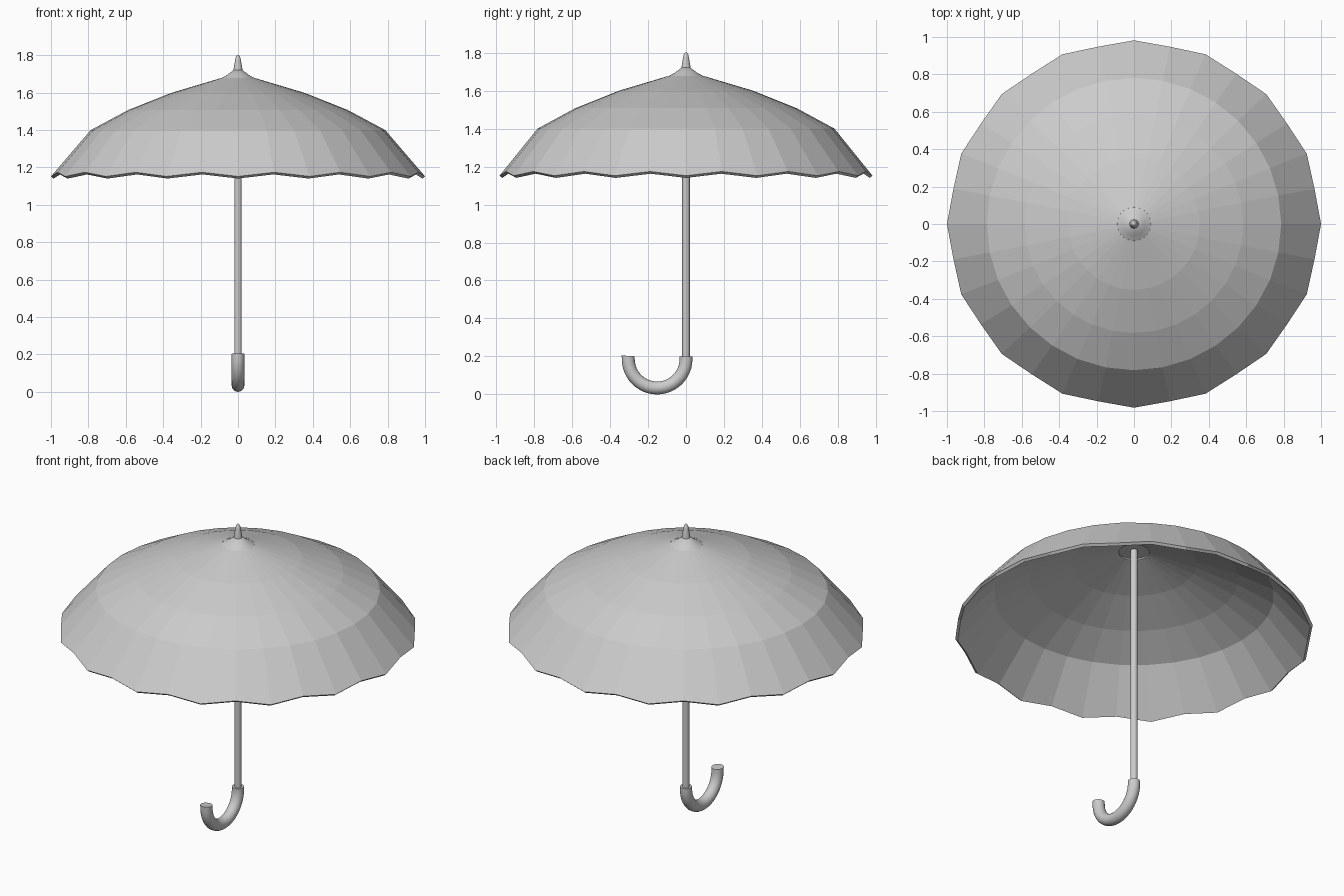
import bpy, bmesh, math
from math import pi, sin, cos

if "Cube" in bpy.data.objects:
    bpy.data.objects.remove(bpy.data.objects["Cube"])

RIBS = 16


def make_object(name, bm, smooth=None):
    bmesh.ops.recalc_face_normals(bm, faces=bm.faces)
    mesh = bpy.data.meshes.new(name)
    bm.to_mesh(mesh)
    bm.free()
    ob = bpy.data.objects.new(name, mesh)
    bpy.context.collection.objects.link(ob)
    if smooth:
        bpy.ops.object.select_all(action='DESELECT')
        bpy.context.view_layer.objects.active = ob
        ob.select_set(True)
        bpy.ops.object.shade_smooth_by_angle(angle=math.radians(smooth))
    return ob


def bridge(bm, rings, closed_caps=True):
    for a, b in zip(rings, rings[1:]):
        n = len(a)
        for i in range(n):
            j = (i + 1) % n
            bm.faces.new((a[i], a[j], b[j], b[i]))
    if closed_caps:
        bm.faces.new(rings[0])
        bm.faces.new(rings[-1])


def lathe(name, profile, sides, smooth=40, caps=True):
    bm = bmesh.new()
    rings = [[bm.verts.new((r * cos(2 * pi * i / sides), r * sin(2 * pi * i / sides), z))
              for i in range(sides)] for r, z in profile]
    bridge(bm, rings, caps)
    return make_object(name, bm, smooth)


# Canopy: faceted dome, rib tips low and panel middles raised at the rim
bm = bmesh.new()
rings = []
for r, z, squash, lift, pull in [(0.09, 1.678, 1, 0, 1), (0.352, 1.60, 1, 0, 1),
                                 (0.585, 1.508, 0.995, 0, 1), (0.787, 1.40, 0.993, 0, 1),
                                 (1.0, 1.152, 0.982, 0.022, 0.984)]:
    ring = []
    for i in range(2 * RIBS):
        a = pi * i / RIBS
        rr = r * (pull if i % 2 else 1)
        ring.append(bm.verts.new((rr * cos(a), rr * sin(a) * squash, z + lift * (i % 2))))
    rings.append(ring)
bridge(bm, rings, False)
canopy = make_object("canopy", bm)
solid = canopy.modifiers.new("thickness", 'SOLIDIFY')
solid.thickness = 0.018
solid.offset = -1

# Cap and finial on top
lathe("canopy_cap", [(0.1, 1.672), (0.06, 1.693), (0.022, 1.722)], 32)
lathe("finial", [(0.025, 1.71), (0.023, 1.73), (0.015, 1.775), (0.011, 1.793), (0.005, 1.80)], 16, 50)

# Pole
lathe("pole", [(0.02, 0.18), (0.02, 1.72)], 16)

# Hooked handle: round section swept along a half circle towards the front
bm = bmesh.new()
R, tube, cz, steps, sides = 0.152, 0.034, 0.186, 24, 20
path = [(0, 0.2, 0.0)]
path += [(R * cos(t) - R, cz - R * sin(t), t) for t in (pi * k / steps for k in range(steps + 1))]
path.append((-2 * R - 0.001, 0.203, pi * 1.02))
rings = []
for y, z, t in path:
    ring = []
    for i in range(sides):
        a = 2 * pi * i / sides
        d = tube * cos(a)
        ring.append(bm.verts.new((tube * sin(a), y + d * cos(t), z - d * sin(t))))
    rings.append(ring)
bridge(bm, rings)
make_object("handle", bm, 40)
